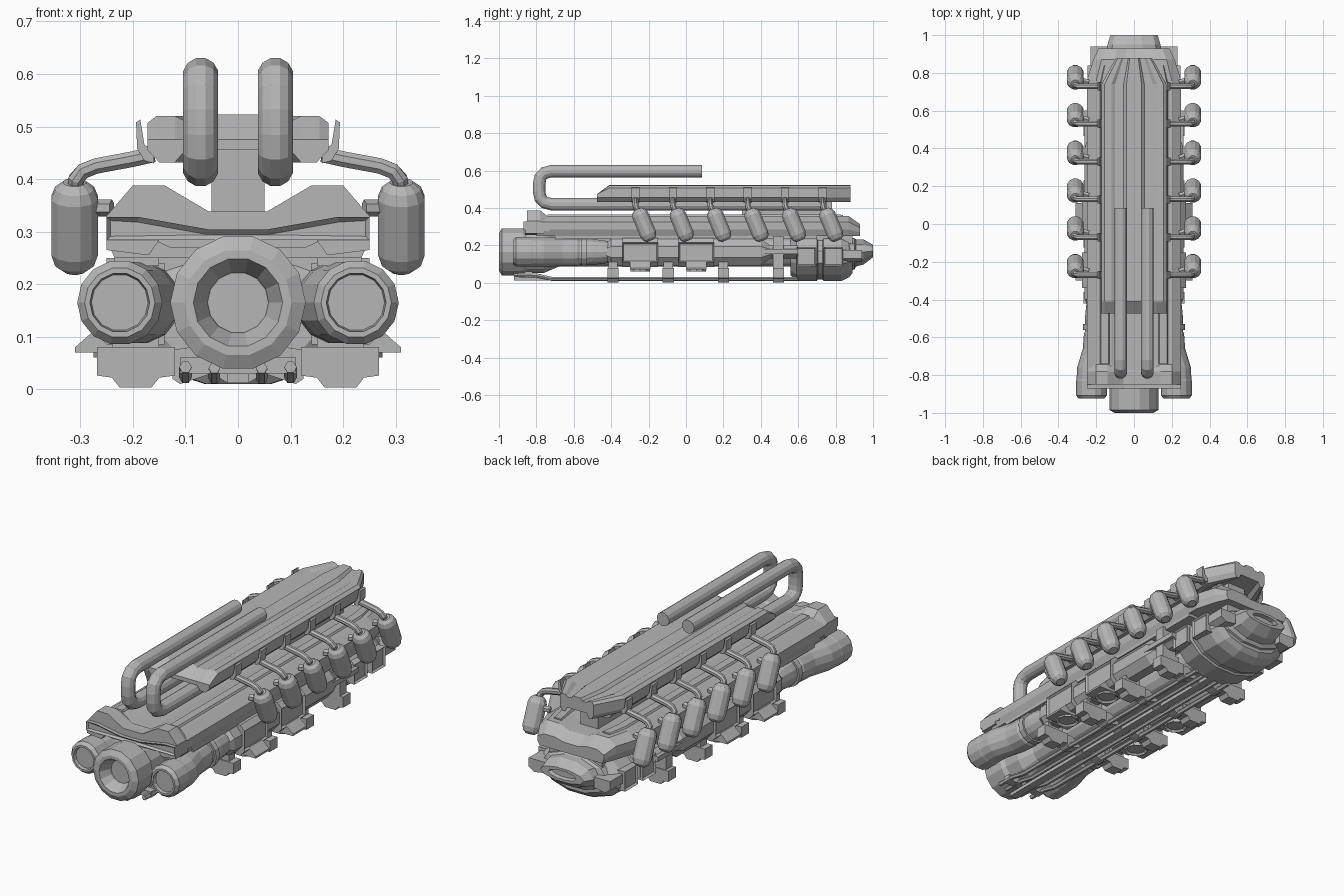
import bpy, bmesh, math
from mathutils import Vector

if "Cube" in bpy.data.objects:
    bpy.data.objects.remove(bpy.data.objects["Cube"])

GREY = (0.47, 0.47, 0.47, 1)
metal = bpy.data.materials.new("grey metal")
metal.use_nodes = True
metal.diffuse_color = GREY
metal.node_tree.nodes["Principled BSDF"].inputs["Base Color"].default_value = GREY
X, Y, Z = Vector((1, 0, 0)), Vector((0, 1, 0)), Vector((0, 0, 1))


def loft(name, rings, mirror=False, count=1, step=0.2, panel=None):
    """Skin equal rings of points, cap the ends; panel insets faces facing a direction."""
    bm = bmesh.new()
    loops = [[bm.verts.new(p) for p in ring] for ring in rings]
    for a, b in zip(loops, loops[1:]):
        for i in range(len(a)):
            j = (i + 1) % len(a)
            bm.faces.new((a[i], a[j], b[j], b[i]))
    bm.faces.new(loops[0])
    bm.faces.new(loops[-1])
    bmesh.ops.recalc_face_normals(bm, faces=bm.faces)
    if panel:
        bm.normal_update()
        faces = [f for f in bm.faces if f.normal.dot(panel) > 0.95]
        bmesh.ops.inset_individual(bm, faces=faces, thickness=0.01, depth=-0.01)
    mesh = bpy.data.meshes.new(name)
    bm.to_mesh(mesh)
    bm.free()
    mesh.materials.append(metal)
    ob = bpy.data.objects.new(name, mesh)
    bpy.context.collection.objects.link(ob)
    if count > 1:
        arr = ob.modifiers.new("repeat", "ARRAY")
        arr.count = count
        arr.use_relative_offset = False
        arr.use_constant_offset = True
        arr.constant_offset_displace = (0, step, 0)
    if mirror:
        ob.modifiers.new("mirror", "MIRROR").use_clip = False
    return ob


def sweep(name, pts, radii, sides, ref, axis=None, **kw):
    """Tube through points with a radius, or a pair of radii, at each."""
    pts = [Vector(p) for p in pts]
    if not isinstance(radii, list):
        radii = [radii] * len(pts)
    rings = []
    for i, (p, r) in enumerate(zip(pts, radii)):
        t = axis or (pts[min(i + 1, len(pts) - 1)] - pts[max(i - 1, 0)]).normalized()
        u = ref.cross(t).normalized()
        v = t.cross(u)
        ru, rv = r if isinstance(r, tuple) else (r, r)
        angles = [math.tau * (k + 0.5) / sides for k in range(sides)]
        rings.append([p + u * ru * math.cos(a) + v * rv * math.sin(a) for a in angles])
    return loft(name, rings, **kw)


def box(name, x, y, z, **kw):
    rings = [[(x[0], v, z[0]), (x[1], v, z[0]), (x[1], v, z[1]), (x[0], v, z[1])] for v in y]
    return loft(name, rings, **kw)


def extrude(name, profile, stations, base=0.25, **kw):
    """Extrude an x-z profile through (y, x scale, z scale above the base height)."""
    rings = [[(x * sx, y, base + (z - base) * sz) for x, z in profile] for y, sx, sz in stations]
    return loft(name, rings, **kw)


def whole(half):
    return half + [(-x, z) for x, z in reversed(half)]


# Central intake barrel and core
barrel = [(-.94, .058), (-.95, .06), (-1, .085), (-1, .102), (-.985, .129), (-.87, .129),
          (-.85, .115), (-.76, .115), (-.68, .08), (.6, .08)]
sweep("center_barrel", [(0, y, .165) for y, r in barrel], [r for y, r in barrel], 14, X, Y)

# Side barrels, drawn inward behind the intake
pod = [(-.908, .054, .225), (-.925, .057, .225), (-.925, .067, .225), (-.908, .081, .225),
       (-.83, .081, .225), (-.82, .079, .225), (-.76, .079, .222), (-.66, .078, .193),
       (-.58, .078, .187), (-.57, .072, .187), (-.5, .07, .19), (-.44, .064, .19), (-.36, .045, .2)]
sweep("side_barrel", [(x, y, .165) for y, r, x in pod], [r for y, r, x in pod], 14, X, Y, mirror=True)
sweep("barrel_flange", [(.19, -.56, .165), (.19, -.53, .165)], .079, 14, X, mirror=True)

# Side machinery beside the core
sweep("side_housing", [(.2, y, .165) for y in (-.43, -.4, .4, .45, .6)],
      [(.045, .05), (.078, .066), (.078, .066), (.037, .048), (.037, .048)], 8, X, mirror=True)
shroud = [(.14, .24), (.25, .24), (.275, .215), (.275, .11), (.25, .085), (.14, .085)]
extrude("side_frame", shroud, [(-.34, 1, 1), (-.15, 1, 1)], mirror=True, count=2, step=.3, panel=X)
fin = [(.2, .07), (.31, .07), (.31, .08), (.27, .115), (.2, .115)]
extrude("side_fin", fin, [(-.3, 1, 1), (-.19, 1, 1)], mirror=True, count=2, step=.3)
sweep("drain_port", [(.22, -.245, .1), (.22, -.245, .06)], .055, 10, X, mirror=True,
      count=2, step=.3, panel=-Z)
box("link_bar", (.2, .262), (.38, .6), (.155, .18), mirror=True)

# Long upper cover with a sloped tail
cover = [(.055, .335), (.12, .357), (.2, .357), (.25, .325), (.25, .285), (.235, .25), (.05, .25)]
extrude("upper_cover", whole(cover), [(-.8, 1, 1), (.76, 1, 1), (.87, .86, 1), (.93, .75, .6)])
ridge = [(.125, .35), (.135, .366), (.175, .366), (.185, .35)]
extrude("cover_ridge", ridge, [(-.74, 1, 1), (.74, 1, 1), (.84, .88, .98)], mirror=True)
box("cover_skirt", (.15, .235), (-.7, .7), (.235, .26), mirror=True)

# Raised front hood with a recessed band below it
hood = [(.055, .338), (.14, .388), (.2, .388), (.25, .33), (.25, .284), (.16, .284), (.13, .27), (.05, .27)]
extrude("front_hood", whole(hood), [(-.85, 1, 1), (-.78, 1, 1), (-.73, 1, .7)])
band = [(.055, .304), (.19, .328), (.25, .328), (.25, .284), (.06, .284)]
extrude("hood_band", whole(band), [(-.87, 1, 1), (-.8, 1, 1)], panel=-Y)
under = [(.25, .284), (.25, .265), (.17, .255), (.15, .284)]
extrude("hood_lip", under, [(-.86, 1, 1), (-.76, 1, 1)], mirror=True)

# Top fairing with a sloped nose and narrowing tail
fairing = whole([(.04, .523), (.055, .51), (.1, .51), (.12, .52), (.155, .52), (.172, .507),
                 (.172, .455), (.15, .432), (.12, .432), (.1, .455)])
shape = [(-.475, 1, .475), (-.41, 1, .6), (.74, 1, .6), (.88, .55, .6)]
loft("top_fairing", [[(x * s, y, min(z, top)) for x, z in fairing] for y, s, top in shape])
box("fairing_support", (-.05, .05), (.3, .78), (.33, .46))

# Twin return pipes
loop = [(.085, .597), (-.72, .597), (-.757, .587), (-.778, .565), (-.785, .53),
        (-.785, .487), (-.778, .452), (-.757, .43), (-.72, .42), (.75, .42)]
sweep("return_pipe", [(.071, y, z) for y, z in loop], .0345, 12, X, mirror=True)

# Exhaust canisters with feed pipes and clips
top, bottom = Vector((.311, -.258, .394)), Vector((.311, -.188, .226))
steps = [(0, .022), (.07, .038), (.18, .046), (.8, .046), (.93, .038), (1, .022)]
sweep("canister", [top.lerp(bottom, t) for t, r in steps], [r for t, r in steps], 12, X,
      mirror=True, count=6)
feed = [(.16, -.27, .447), (.2, -.27, .438), (.27, -.27, .425), (.295, -.27, .415),
        (.308, -.266, .4), (.31, -.25, .375)]
sweep("feed_pipe", feed, .016, 8, Y, mirror=True, count=6)
clip = [(.16, .43), (.178, .435), (.192, .458), (.194, .508), (.186, .513), (.178, .465), (.16, .455)]
extrude("feed_clip", clip, [(-.292, 1, 1), (-.248, 1, 1)], mirror=True, count=6)
sweep("canister_mount", [(.24, -.25, .345), (.27, -.24, .345), (.3, -.235, .335)], .016, 6, Z,
      mirror=True, count=6)

# Rear gearbox: banded drum, tapered tail and side lugs
drum = [(.56, .1, .16), (.59, .132, .225), (.7, .132, .238), (.705, .123, .222), (.73, .123, .222),
        (.735, .132, .238), (.83, .132, .232), (.87, .112, .21), (.89, .09, .18)]
sweep("rear_drum", [(0, y, .137) for y, a, b in drum], [(a, b) for y, a, b in drum], 12, X, Y)
tail = [(.85, .1, .2, .15), (.9, .088, .185, .155), (.91, .076, .15, .16), (.95, .07, .14, .165),
        (1, .035, .125, .17), (1, .022, .08, .17), (.98, .018, .07, .17)]
sweep("rear_tail", [(0, y, z) for y, a, b, z in tail], [(a, b) for y, a, b, z in tail], 10, X, Y)
box("tail_saddle", (-.15, .15), (.58, .89), (.2, .26))
lug = [(.14, .12), (.2, .11), (.23, .13), (.23, .175), (.14, .175)]
extrude("tail_lug", lug, [(.84, 1, 1), (.94, 1, 1)], mirror=True)
box("drum_panel", (.2, .245), (.59, .695), (.09, .19), mirror=True, count=2, step=.145, panel=X)

# Underside feet, cross braces and rails
foot = [(.12, .08), (.268, .08), (.268, .026), (.24, .022), (.225, .003), (.165, .003),
        (.15, .022), (.12, .026)]
extrude("foot", foot, [(-.42, 1, 1), (-.36, 1, 1)], mirror=True, count=4, step=.295)
brace = [(0, .012), (.02, .012), (.05, .03), (.11, .01), (.125, .02), (.125, .075), (.09, .08),
         (.05, .05), (0, .035)]
extrude("cross_brace", brace, [(-.415, 1, 1), (-.365, 1, 1)], mirror=True, count=4, step=.295)
box("foot_mount", (.15, .24), (-.415, -.365), (.07, .11), mirror=True, count=4, step=.295)
box("rear_strut", (.17, .25), (.465, .52), (.06, .25), mirror=True)
sweep("inner_rail", [(.045, -.92, .04), (.045, -.8, .037), (.045, -.72, .02), (.045, .6, .02)],
      .011, 6, X, mirror=True)
sweep("outer_rail", [(.1, -.9, .042), (.1, -.8, .04), (.1, -.72, .022), (.1, .6, .022)],
      .012, 6, X, mirror=True)
box("center_keel", (-.02, .02), (-.92, .6), (.012, .03))
box("nose_bracket", (-.11, .11), (-.86, -.82), (.03, .06))
